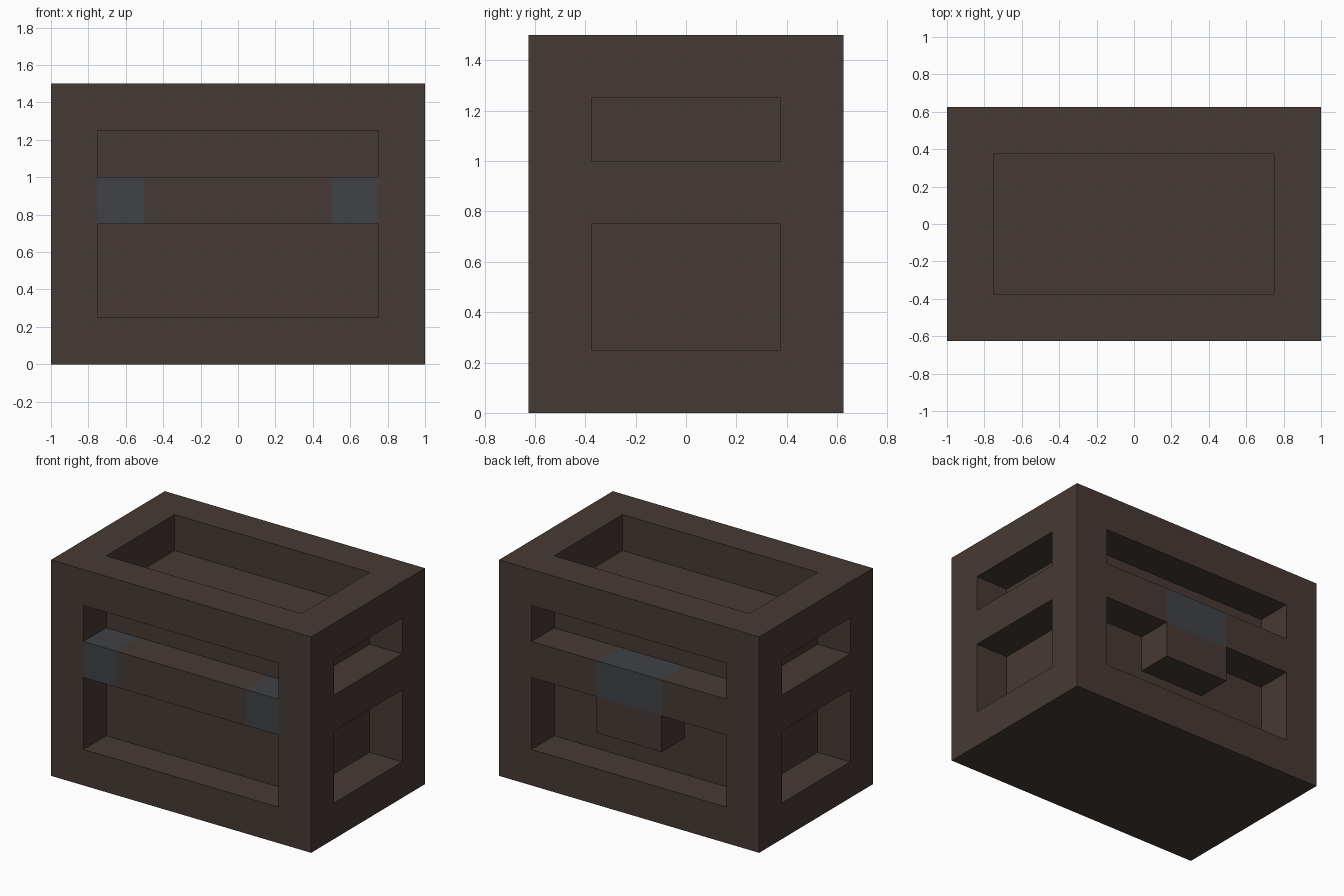
import bpy
import bmesh
from itertools import product
from mathutils import Vector

if "Cube" in bpy.data.objects:
    bpy.data.objects.remove(bpy.data.objects["Cube"])

U = 0.25  # grid unit; the crate is 8 x 5 x 6 units


def material(name, rgb):
    m = bpy.data.materials.new(name)
    m.diffuse_color = (*rgb, 1)
    m.use_nodes = True
    m.node_tree.nodes["Principled BSDF"].inputs["Base Color"].default_value = m.diffuse_color
    return m


WOOD = material("dark_brown", (0.061, 0.042, 0.035))
METAL = material("slate_grey", (0.052, 0.054, 0.062))


def box(x0, x1, y0, y1, z0, z1):
    """Set of unit cells filling a box."""
    return set(product(range(x0, x1), range(y0, y1), range(z0, z1)))


# Solid block with sunken panels
body = box(0, 8, 0, 5, 0, 6)
body -= box(1, 7, 1, 4, 5, 6)                      # top tray
for z0, z1 in ((1, 3), (4, 5)):                    # lower and upper panels
    for y in (0, 4):
        body -= box(1, 7, y, y + 1, z0, z1)        # front and back
    for x in (0, 7):
        body -= box(x, x + 1, 1, 4, z0, z1)        # both ends

# Lug under the rear band
body |= box(3, 5, 4, 5, 2, 3)

# Metal fittings let into the bands
front_brackets = box(1, 2, 0, 1, 3, 4) | box(6, 7, 0, 1, 3, 4)
rear_plate = box(3, 5, 4, 5, 3, 4)
solid = body | front_brackets | rear_plate
body -= front_brackets | rear_plate


def skin(name, cells, mat):
    """Build the exposed outer faces of one part."""
    bm = bmesh.new()
    for cell in sorted(cells):
        for axis, side in product(range(3), (0, 1)):
            near = list(cell)
            near[axis] += 2 * side - 1
            if tuple(near) in solid:
                continue
            a, b = (axis + 1) % 3, (axis + 2) % 3
            corners = []
            for da, db in ((0, 0), (1, 0), (1, 1), (0, 1)):
                p = Vector(cell)
                p[axis] += side
                p[a] += da
                p[b] += db
                corners.append(bm.verts.new((p - Vector((4, 2.5, 0))) * U))
            bm.faces.new(corners if side else corners[::-1])
    bmesh.ops.remove_doubles(bm, verts=bm.verts, dist=1e-4)
    mesh = bpy.data.meshes.new(name)
    bm.to_mesh(mesh)
    bm.free()
    mesh.materials.append(mat)
    bpy.context.collection.objects.link(bpy.data.objects.new(name, mesh))


skin("crate_body", body, WOOD)
skin("front_brackets", front_brackets, METAL)
skin("rear_plate", rear_plate, METAL)
